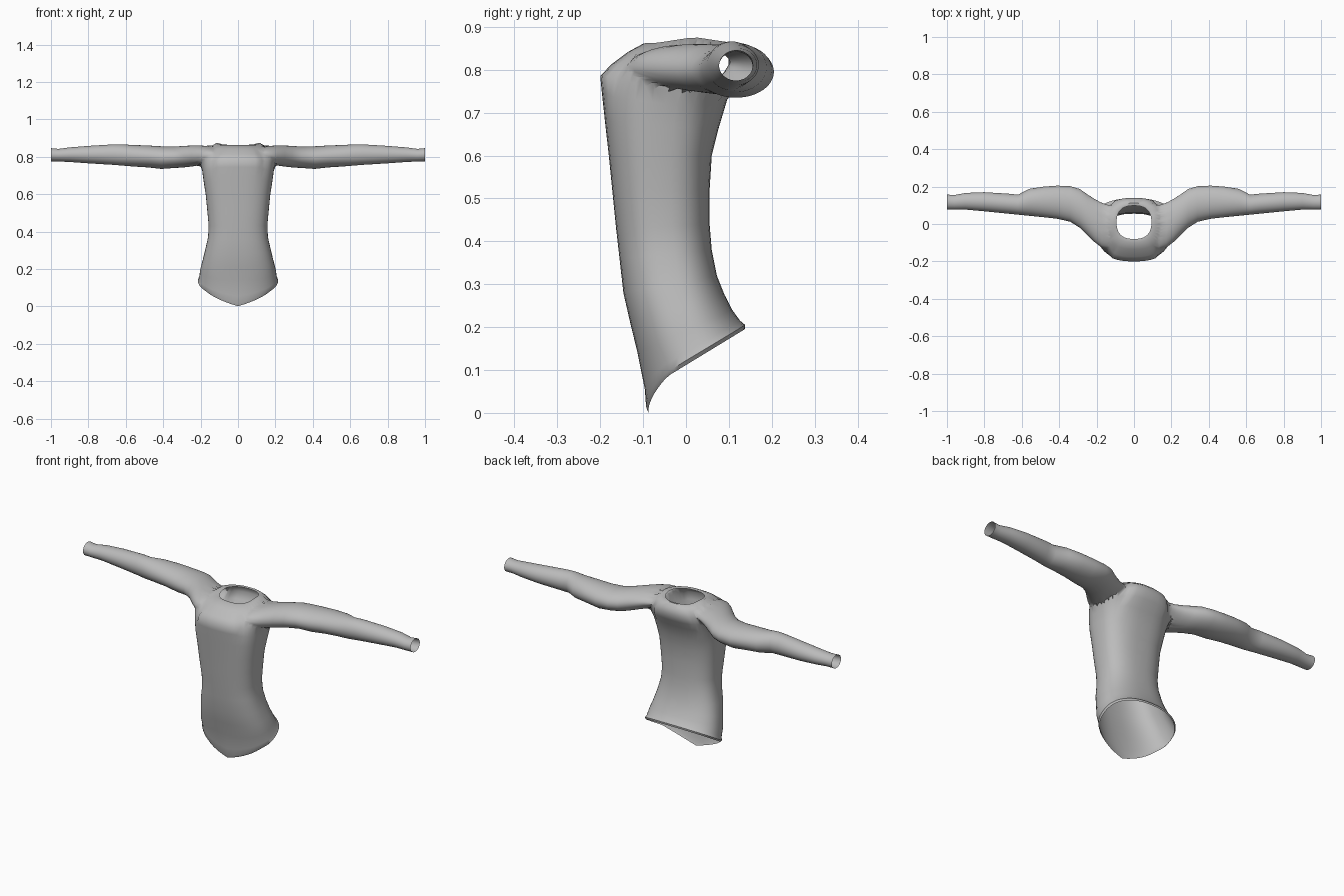
import bpy, bmesh, math
from mathutils import Vector

if "Cube" in bpy.data.objects:
    bpy.data.objects.remove(bpy.data.objects["Cube"])

SEG = 48
cloth = bpy.data.materials.new("grey cloth")
cloth.diffuse_color = (0.5, 0.5, 0.5, 1)
cloth.use_nodes = True
cloth.node_tree.nodes["Principled BSDF"].inputs["Base Color"].default_value = cloth.diffuse_color
opening = bpy.data.materials.new("opening marker")


def spow(v, e):
    return math.copysign(abs(v) ** e, v)


def loft(name, rings, open_start, open_end):
    """Closed solid through rings; caps that become openings get slot 1."""
    bm = bmesh.new()
    loops = [[bm.verts.new(p) for p in r] for r in rings]
    for a, b in zip(loops, loops[1:]):
        for i in range(SEG):
            j = (i + 1) % SEG
            bm.faces.new((a[i], a[j], b[j], b[i]))
    for loop, is_open in ((loops[0], open_start), (loops[-1], open_end)):
        c = bm.verts.new(sum((v.co for v in loop), Vector()) / SEG)
        for i in range(SEG):
            f = bm.faces.new((loop[i], loop[(i + 1) % SEG], c))
            f.material_index = 1 if is_open else 0
    bmesh.ops.recalc_face_normals(bm, faces=bm.faces)
    me = bpy.data.meshes.new(name)
    bm.to_mesh(me)
    bm.free()
    me.materials.append(cloth)
    me.materials.append(opening)
    ob = bpy.data.objects.new(name, me)
    bpy.context.collection.objects.link(ob)
    return ob


def torso_ring(hw, yf, zf, yb, zb, power=2.6, flap=0.0):
    """Tilted rounded-box ring; flap lowers the front middle to a point."""
    pts = []
    for i in range(SEG):
        t = 2 * math.pi * i / SEG
        c, s = spow(math.cos(t), 2 / power), spow(math.sin(t), 2 / power)
        k = (s + 1) / 2
        z = zf + (zb - zf) * k
        if s < 0:
            z -= flap * max(0, 1 - abs(c) / 0.85) ** 0.9
        pts.append((hw * c, yf + (yb - yf) * k, z))
    return pts


# Torso: half width, front y, front z, back y, back z
body = [
    (0.207, -0.088, 0.058, 0.137, 0.195, 2.3, 0.057),
    (0.214, -0.093, 0.066, 0.138, 0.205, 2.3, 0.052),
    (0.208, -0.096, 0.085, 0.126, 0.215, 2.3, 0.03),
    (0.203, -0.113, 0.14, 0.108, 0.24, 2.4),
    (0.190, -0.130, 0.21, 0.090, 0.275, 2.4),
    (0.176, -0.146, 0.28, 0.072, 0.32, 2.5),
    (0.160, -0.155, 0.36, 0.060, 0.38, 2.5),
    (0.157, -0.163, 0.43, 0.055, 0.44, 2.5),
    (0.165, -0.172, 0.52, 0.055, 0.52, 2.6),
    (0.173, -0.180, 0.60, 0.060, 0.60, 2.6),
    (0.184, -0.189, 0.68, 0.075, 0.66, 2.6),
    (0.195, -0.196, 0.745, 0.096, 0.73, 2.6),
    (0.197, -0.200, 0.785, 0.128, 0.775, 2.6),
    (0.182, -0.175, 0.812, 0.140, 0.815, 2.5),
    (0.150, -0.135, 0.842, 0.132, 0.845, 2.5),
    (0.115, -0.098, 0.862, 0.112, 0.864, 2.5),
    (0.093, -0.080, 0.860, 0.098, 0.862, 2.5),
]
torso = loft("shirt", [torso_ring(*r) for r in body], True, True)
# Raised shoulder seams beside the neck
for v in torso.data.vertices:
    if v.co.z > 0.855:
        v.co.z += 0.02 * max(0, abs(v.co.x) / 0.1 - 0.5) * max(0, 1 - abs(v.co.y - 0.02) / 0.1)

# Sleeve: x, front y, back y, bottom z, top z
arm = [
    (0.13, -0.130, 0.100, 0.785, 0.852),
    (0.17, -0.140, 0.110, 0.768, 0.860),
    (0.21, -0.105, 0.130, 0.752, 0.862),
    (0.25, -0.055, 0.160, 0.746, 0.861),
    (0.29, -0.020, 0.187, 0.743, 0.858),
    (0.34, 0.012, 0.202, 0.740, 0.854),
    (0.41, 0.028, 0.205, 0.735, 0.856),
    (0.48, 0.036, 0.200, 0.743, 0.860),
    (0.56, 0.044, 0.188, 0.748, 0.863),
    (0.62, 0.050, 0.157, 0.753, 0.866),
    (0.67, 0.055, 0.162, 0.757, 0.866),
    (0.80, 0.068, 0.170, 0.765, 0.858),
    (0.90, 0.077, 0.166, 0.772, 0.850),
    (0.96, 0.077, 0.155, 0.775, 0.842),
    (1.00, 0.077, 0.157, 0.775, 0.846),
]


def sleeve_ring(side, x, y0, y1, z0, z1):
    return [(side * x,
             (y0 + y1) / 2 + (y1 - y0) / 2 * math.cos(2 * math.pi * i / SEG),
             (z0 + z1) / 2 + (z1 - z0) / 2 * math.sin(2 * math.pi * i / SEG))
            for i in range(SEG)]


helpers = []
for side, label in ((1, "right"), (-1, "left")):
    s = loft(label + "_sleeve", [sleeve_ring(side, *r) for r in arm], False, True)
    s.hide_render = True
    mod = torso.modifiers.new("join " + label, 'BOOLEAN')
    mod.operation, mod.solver, mod.object = 'UNION', 'EXACT', s
    helpers.append(s)

# Fuse the sleeves into the body, then open the neck, hem and cuffs
bpy.context.view_layer.update()
dg = bpy.context.evaluated_depsgraph_get()
fused = bpy.data.meshes.new_from_object(torso.evaluated_get(dg))
torso.modifiers.clear()
torso.data = fused
for s in helpers:
    bpy.data.objects.remove(s)

bm = bmesh.new()
bm.from_mesh(fused)
bmesh.ops.delete(bm, geom=[f for f in bm.faces if f.material_index == 1], context='FACES')
# Soften the armhole seams
seam = [v for v in bm.verts if 0.12 < abs(v.co.x) < 0.27 and v.co.z > 0.71 and not v.is_boundary]
for _ in range(4):
    bmesh.ops.smooth_vert(bm, verts=seam, factor=0.5, use_axis_x=True, use_axis_y=True, use_axis_z=True)
bm.to_mesh(fused)
bm.free()
fused.materials.clear()
fused.materials.append(cloth)
bpy.data.materials.remove(opening)

bpy.context.view_layer.objects.active = torso
torso.select_set(True)
bpy.ops.object.shade_smooth_by_angle(angle=math.radians(50))
